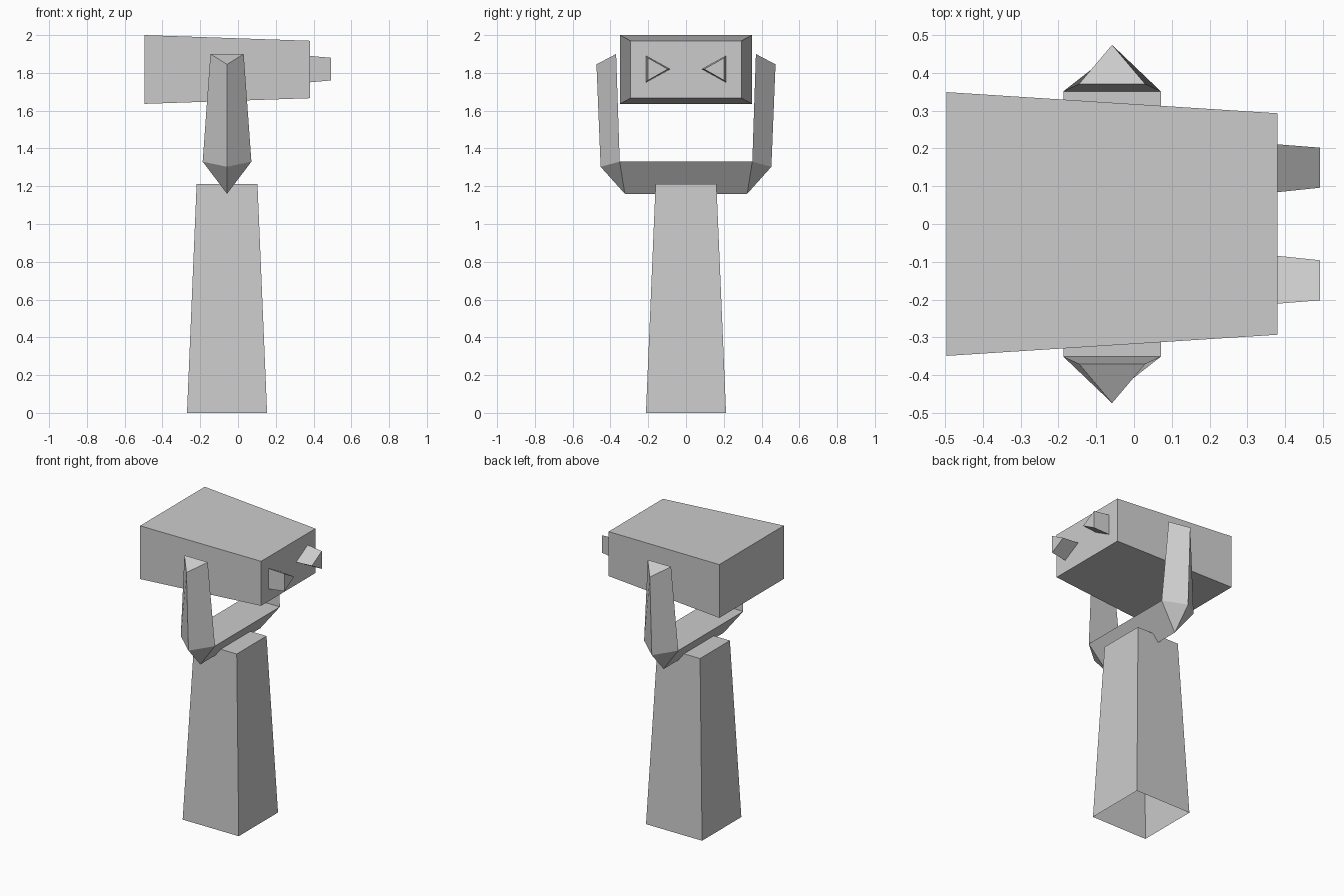
import bpy, bmesh

if "Cube" in bpy.data.objects:
    bpy.data.objects.remove(bpy.data.objects["Cube"])

CX = -0.058  # x centre of post and yoke


def loft(name, rings, cap_start=True, cap_end=True, mirror=False):
    """Skin a series of equal-length point rings into one flat-shaded object."""
    bm = bmesh.new()
    vs = [[bm.verts.new(p) for p in ring] for ring in rings]
    n = len(rings[0])
    for a, b in zip(vs, vs[1:]):
        for i in range(n):
            j = (i + 1) % n
            bm.faces.new((a[i], a[j], b[j], b[i]))
    if cap_start:
        bm.faces.new(vs[0][::-1])
    if cap_end:
        bm.faces.new(vs[-1])
    bmesh.ops.remove_doubles(bm, verts=bm.verts, dist=1e-4)
    bmesh.ops.recalc_face_normals(bm, faces=bm.faces)
    me = bpy.data.meshes.new(name)
    bm.to_mesh(me)
    bm.free()
    ob = bpy.data.objects.new(name, me)
    bpy.context.collection.objects.link(ob)
    if mirror:
        mod = ob.modifiers.new("Mirror", 'MIRROR')
        mod.use_axis = (False, True, False)
    return ob


SQUARE = [(-1, -1), (1, -1), (1, 1), (-1, 1)]

# Tapered post, open underneath
loft("post", [[(CX + r * a, r * b, z) for a, b in SQUARE]
              for r, z in [(0.212, 0), (0.161, 1.212)]], cap_start=False)

# Head: box narrowing towards the eyes
loft("head", [[(x, hy * a, 1.818 + hz * b) for a, b in SQUARE]
              for x, hy, hz in [(-0.496, 0.349, 0.182), (0.38, 0.293, 0.152)]])

# Eyes: tapered triangular prisms pointing inwards
loft("eyes", [[(x, y0, 1.82 - h), (x, y0, 1.82 + h), (x, y1, 1.82)]
              for x, y0, y1, h in [(0.378, 0.211, 0.084, 0.07),
                                   (0.492, 0.202, 0.096, 0.06)]], mirror=True)

# Yoke: triangular section swept in a U; (half width, inner y, z, outer y, z)
side = [(0.088, 0.370, 1.900, 0.474, 1.845),
        (0.129, 0.351, 1.330, 0.452, 1.303),
        (0.129, 0.351, 1.330, 0.324, 1.160)]
path = [(-1, s) for s in side] + [(1, s) for s in reversed(side)]
loft("yoke", [[(CX - w, m * yi, zi), (CX + w, m * yi, zi), (CX, m * yo, zo)]
              for m, (w, yi, zi, yo, zo) in path])
